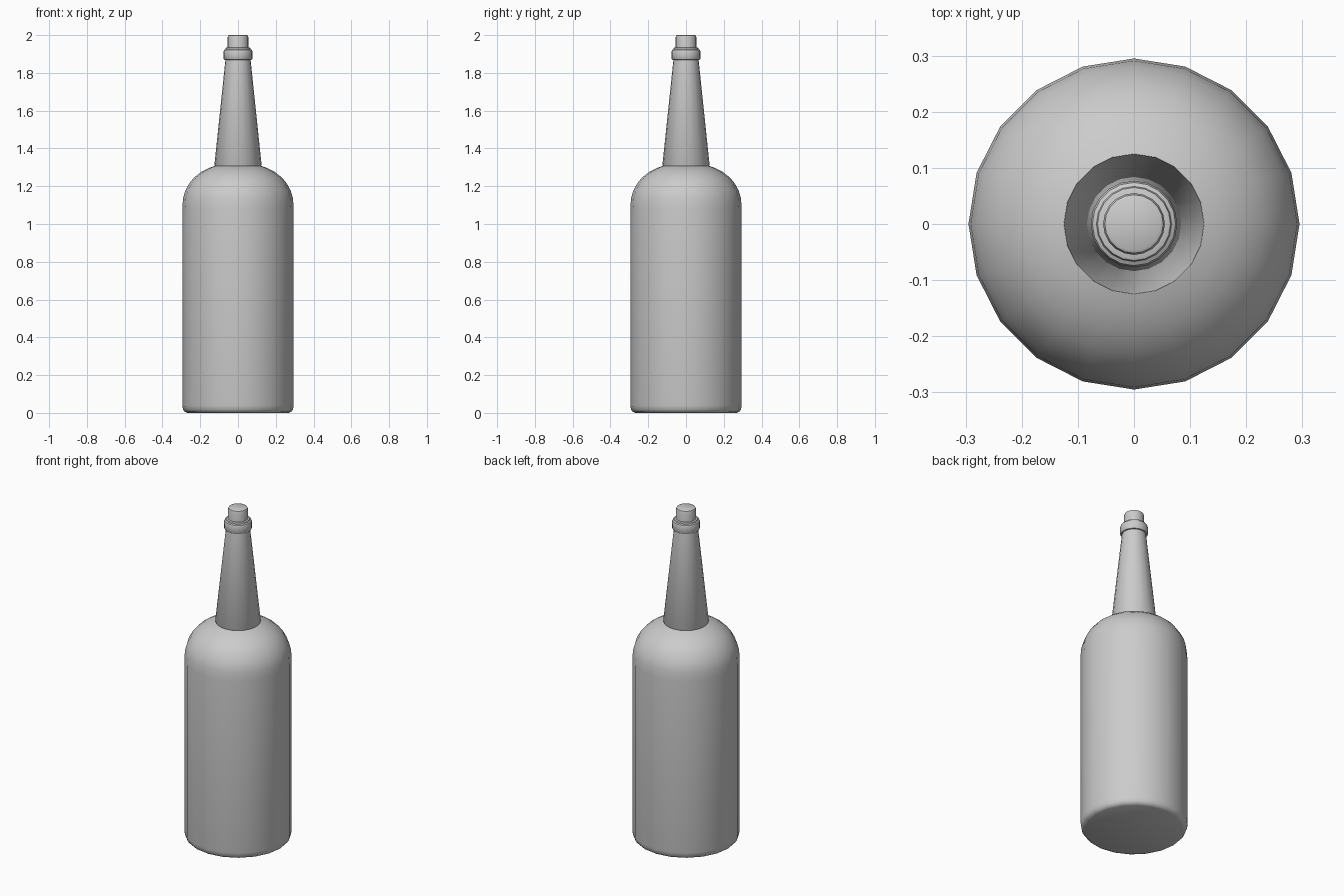
import bpy, bmesh, math

if "Cube" in bpy.data.objects:
    bpy.data.objects.remove(bpy.data.objects["Cube"])

SIDES = 20


def lathe(name, profile, angle=40):
    """Revolve (radius, height) points around z; radius 0 gives a pole."""
    bm = bmesh.new()
    rings = []
    for r, z in profile:
        rings.append([bm.verts.new((r * math.cos(2 * math.pi * i / SIDES),
                                    r * math.sin(2 * math.pi * i / SIDES), z))
                      for i in range(SIDES)])
    for a, b in zip(rings, rings[1:]):
        for i in range(SIDES):
            j = (i + 1) % SIDES
            bm.faces.new((a[i], a[j], b[j], b[i]))
    bm.faces.new(rings[0][::-1])
    bm.faces.new(rings[-1])
    bmesh.ops.recalc_face_normals(bm, faces=bm.faces)
    mesh = bpy.data.meshes.new(name)
    bm.to_mesh(mesh)
    bm.free()
    obj = bpy.data.objects.new(name, mesh)
    bpy.context.collection.objects.link(obj)
    bpy.ops.object.select_all(action='DESELECT')
    obj.select_set(True)
    bpy.context.view_layer.objects.active = obj
    bpy.ops.object.shade_smooth_by_angle(angle=math.radians(angle))
    return obj


# Glass: body, rounded shoulder, tapered neck and rim
lathe("bottle", [
    (0.268, 0.0), (0.282, 0.006), (0.291, 0.018), (0.295, 0.04),
    (0.295, 1.08), (0.291, 1.135), (0.28, 1.175), (0.258, 1.215),
    (0.232, 1.247), (0.195, 1.275), (0.155, 1.296), (0.122, 1.307),
    (0.125, 1.312), (0.066, 1.875), (0.062, 1.925)])

# Collar around the mouth
lathe("lip_ring", [
    (0.064, 1.868), (0.073, 1.87), (0.077, 1.877), (0.077, 1.912),
    (0.074, 1.921), (0.067, 1.925), (0.065, 1.932), (0.060, 1.934)])

# Stopper
lathe("cork", [(0.055, 1.90), (0.055, 1.988), (0.052, 1.997), (0.047, 2.0)])
